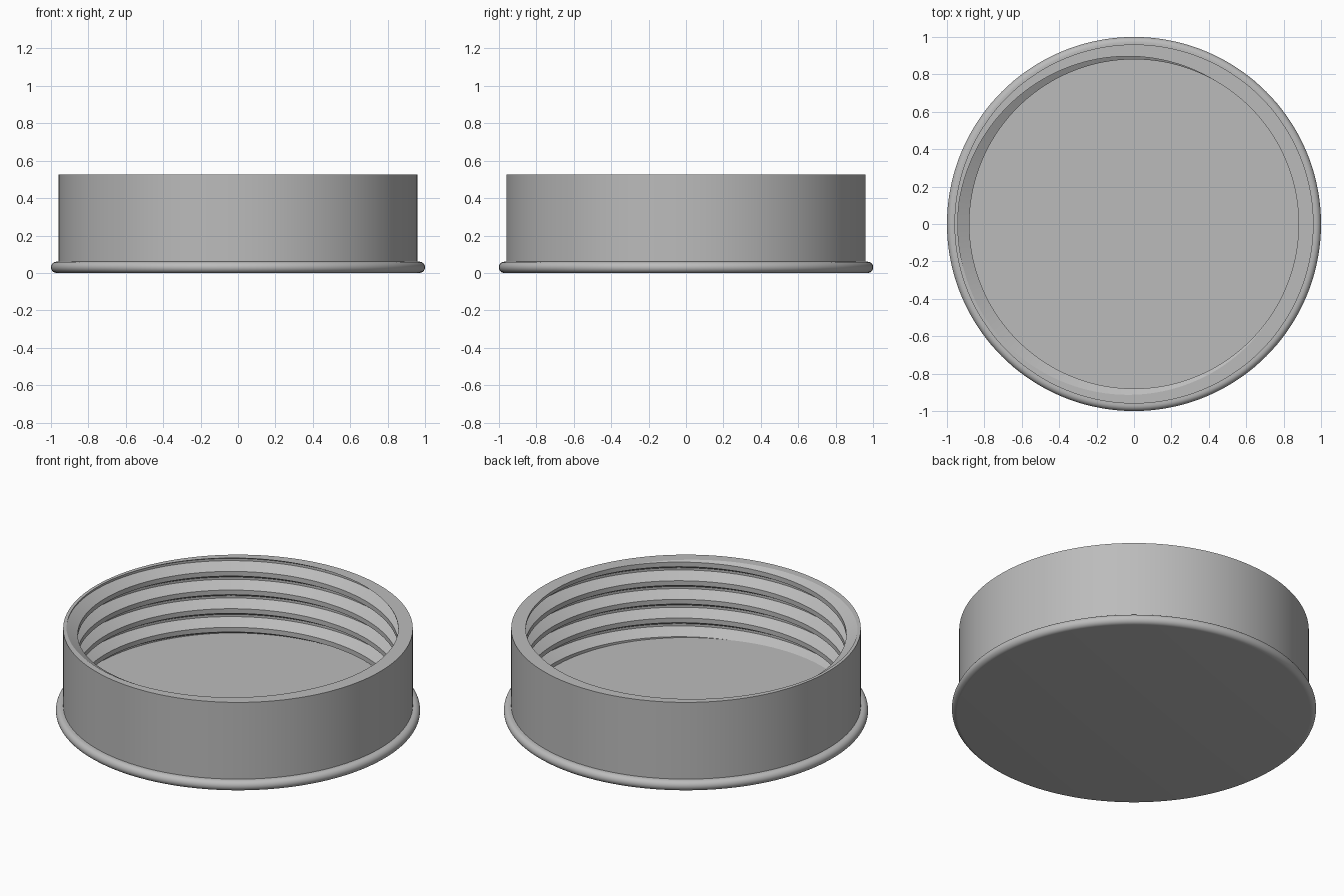
import bpy, bmesh
from math import sin, cos, pi, floor, radians

cube = bpy.data.objects.get("Cube")
if cube:
    bpy.data.objects.remove(cube, do_unlink=True)

SEG = 144
TOP, FLOOR_Z = 0.525, 0.06
OUTER, MINOR, MAJOR = 0.96, 0.88, 0.942
PITCH = 0.113
PHASE = 0.52 - PITCH * 315 / 360   # height of a crest's upper edge at angle zero
# thread outline over one pitch: (fraction of pitch, radius)
THREAD = [(0, MINOR), (0.32, MAJOR), (0.44, MAJOR), (0.75, MINOR), (1, MINOR)]

grey = bpy.data.materials.new("light grey")
grey.use_nodes = True
colour = (0.5, 0.5, 0.5, 1)
grey.diffuse_color = colour
grey.node_tree.nodes["Principled BSDF"].inputs["Base Color"].default_value = colour


def finish(bm, name):
    bmesh.ops.remove_doubles(bm, verts=bm.verts, dist=0.0003)
    bmesh.ops.dissolve_degenerate(bm, edges=bm.edges, dist=0.0002)
    mesh = bpy.data.meshes.new(name)
    bm.to_mesh(mesh)
    bm.free()
    mesh.materials.append(grey)
    obj = bpy.data.objects.new(name, mesh)
    bpy.context.collection.objects.link(obj)
    bpy.ops.object.select_all(action='DESELECT')
    obj.select_set(True)
    bpy.context.view_layer.objects.active = obj
    bpy.ops.object.shade_smooth_by_angle(angle=radians(25))
    return obj


def sweep(bm, rows_at):
    """Skin a profile that may change with the angle around z."""
    rings = []
    for i in range(SEG + 1):
        a = 2 * pi * i / SEG
        rings.append([bm.verts.new((r * cos(a), r * sin(a), z)) for r, z in rows_at(a)])
    for p, q in zip(rings, rings[1:]):
        for j in range(len(p) - 1):
            bm.faces.new((p[j], q[j], q[j + 1], p[j + 1]))


def thread_radius(z, a):
    t = (z - PHASE) / PITCH - a / (2 * pi)
    t -= floor(t)
    for (t0, r0), (t1, r1) in zip(THREAD, THREAD[1:]):
        if t <= t1:
            return r0 + (r1 - r0) * (t - t0) / (t1 - t0)


# Threaded inner wall, cut off by the rim and the floor
def thread_rows(a):
    rows = [(OUTER, TOP), (thread_radius(TOP, a), TOP)]
    for turn in range(2, -8, -1):
        for t, r in reversed(THREAD[:-1]):
            z = PHASE + PITCH * (turn + t + a / (2 * pi))
            if z > TOP:
                rows.append((thread_radius(TOP, a), TOP))
            elif z < FLOOR_Z:
                rows.append((thread_radius(FLOOR_Z, a), FLOOR_Z))
            else:
                rows.append((r, z))
    return rows + [(0, FLOOR_Z)]


bm = bmesh.new()
sweep(bm, thread_rows)
finish(bm, "threaded_inside")

# Underside, rounded bead and plain outer wall
bead = [(0.97 + 0.03 * cos(t), 0.03 + 0.03 * sin(t))
        for t in (pi * (k / 12 - 0.5) for k in range(13))]
shell = [(0, 0)] + bead + [(OUTER, FLOOR_Z), (OUTER, TOP)]
bm = bmesh.new()
sweep(bm, lambda a: shell)
finish(bm, "outer_shell")
